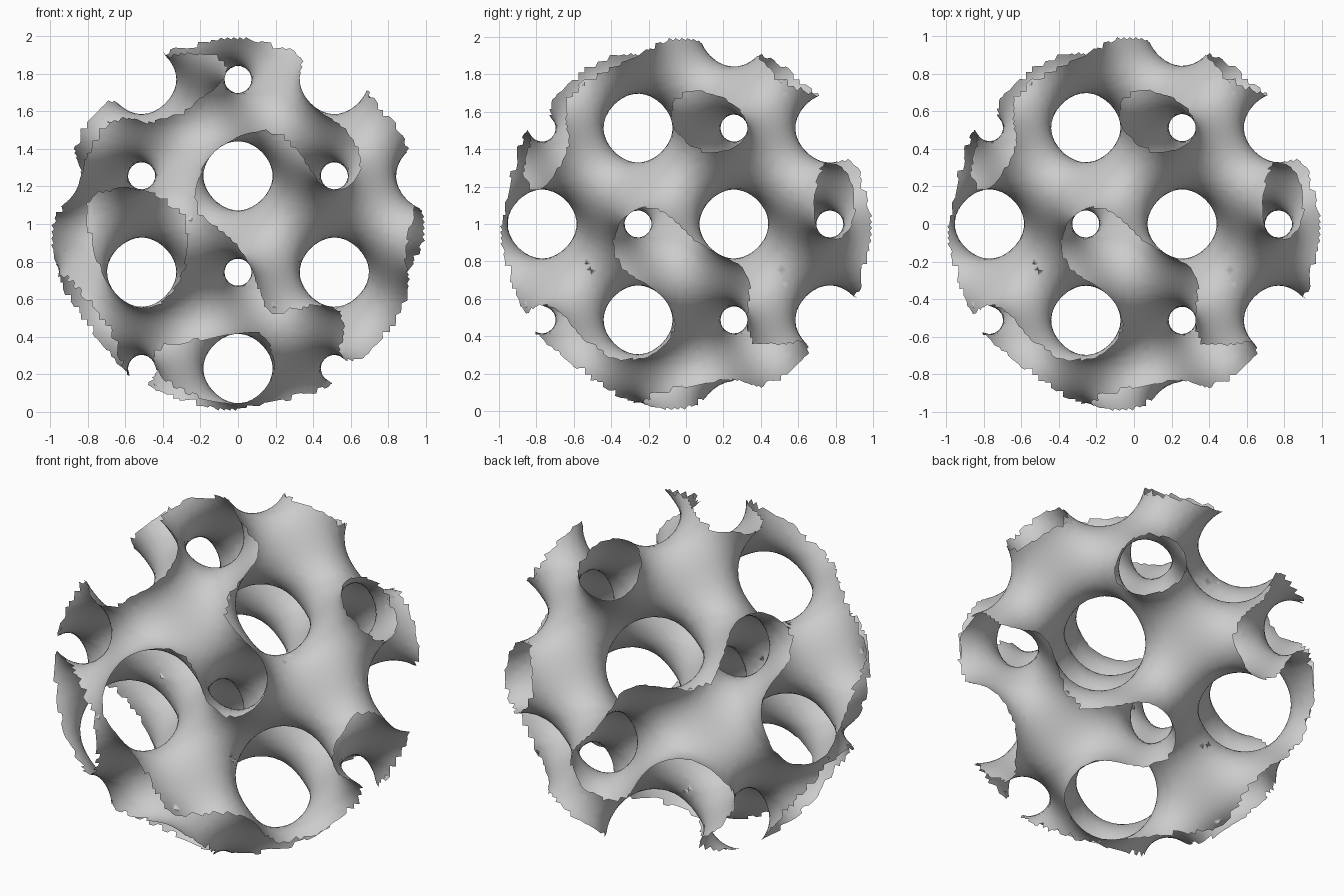
import bpy
import bmesh
from math import sin, cos, pi, floor
from mathutils import Vector

cube = bpy.data.objects.get("Cube")
if cube:
    bpy.data.objects.remove(cube, do_unlink=True)

PERIOD = 1.025          # size of one repeat of the wavy sheet
LEVEL = -0.475          # offset that makes one channel wider than the other
RADIUS = 1.0            # ball the sheet is trimmed to
CELLS = 64              # sampling cells along each side
STEP = 2.1 / CELLS
K = 2 * pi / PERIOD


def field(p):
    x, y, z = p * K
    return sin(x) * cos(y) + sin(y) * cos(z) + sin(z) * cos(x) - LEVEL


def gradient(p):
    x, y, z = p * K
    return K * Vector((cos(x) * cos(y) - sin(z) * sin(x),
                       cos(y) * cos(z) - sin(x) * sin(y),
                       cos(z) * cos(x) - sin(y) * sin(z)))


def grid_point(i, j, k):
    return Vector((i, j, k)) * STEP - Vector((1.05, 1.05, 1.05))


# Sample which side of the sheet each grid point lies on
size = range(CELLS + 1)
inside = {(i, j, k): field(grid_point(i, j, k)) < 0
          for i in size for j in size for k in size}

bm = bmesh.new()
cell_verts = {}


def cell_vert(cell):
    """One vertex per crossed cell, pulled onto the sheet."""
    if cell not in cell_verts:
        p = grid_point(*(c + 0.5 for c in cell))
        for _ in range(4):
            g = gradient(p)
            move = g * (-field(p) / max(g.length_squared, 1.0))
            p += move
        cell_verts[cell] = bm.verts.new(p)
    return cell_verts[cell]


# A quad around every grid edge that passes through the sheet
for (i, j, k), side in inside.items():
    if min(i, j, k) < 1 or grid_point(i, j, k).length > RADIUS + 2 * STEP:
        continue
    for axis in range(3):
        end = [i, j, k]
        end[axis] += 1
        if inside.get(tuple(end), side) == side:
            continue
        u, v = (axis + 1) % 3, (axis + 2) % 3
        ring = []
        for du, dv in ((0, 0), (1, 0), (1, 1), (0, 1)):
            cell = [i, j, k]
            cell[u] -= du
            cell[v] -= dv
            ring.append(cell_vert(tuple(cell)))
        bm.faces.new(ring if side else ring[::-1])

# Trim to the ball, leaving a ragged rim
bmesh.ops.triangulate(bm, faces=bm.faces[:])
outer = [v for v in bm.verts if v.co.length > RADIUS]
bmesh.ops.delete(bm, geom=outer, context='VERTS')
loose = [v for v in bm.verts if not v.link_faces]
bmesh.ops.delete(bm, geom=loose, context='VERTS')
bmesh.ops.translate(bm, verts=bm.verts[:], vec=(0, 0, 1))

mesh = bpy.data.meshes.new("wavy_ball_sheet")
bm.to_mesh(mesh)
bm.free()
mesh.shade_smooth()

# Plain grey surface
grey = bpy.data.materials.new("light_grey")
grey.use_nodes = True
colour = (0.6, 0.6, 0.6, 1)
grey.diffuse_color = colour
grey.node_tree.nodes["Principled BSDF"].inputs["Base Color"].default_value = colour
mesh.materials.append(grey)

sheet = bpy.data.objects.new("wavy_ball_sheet", mesh)
bpy.context.collection.objects.link(sheet)
